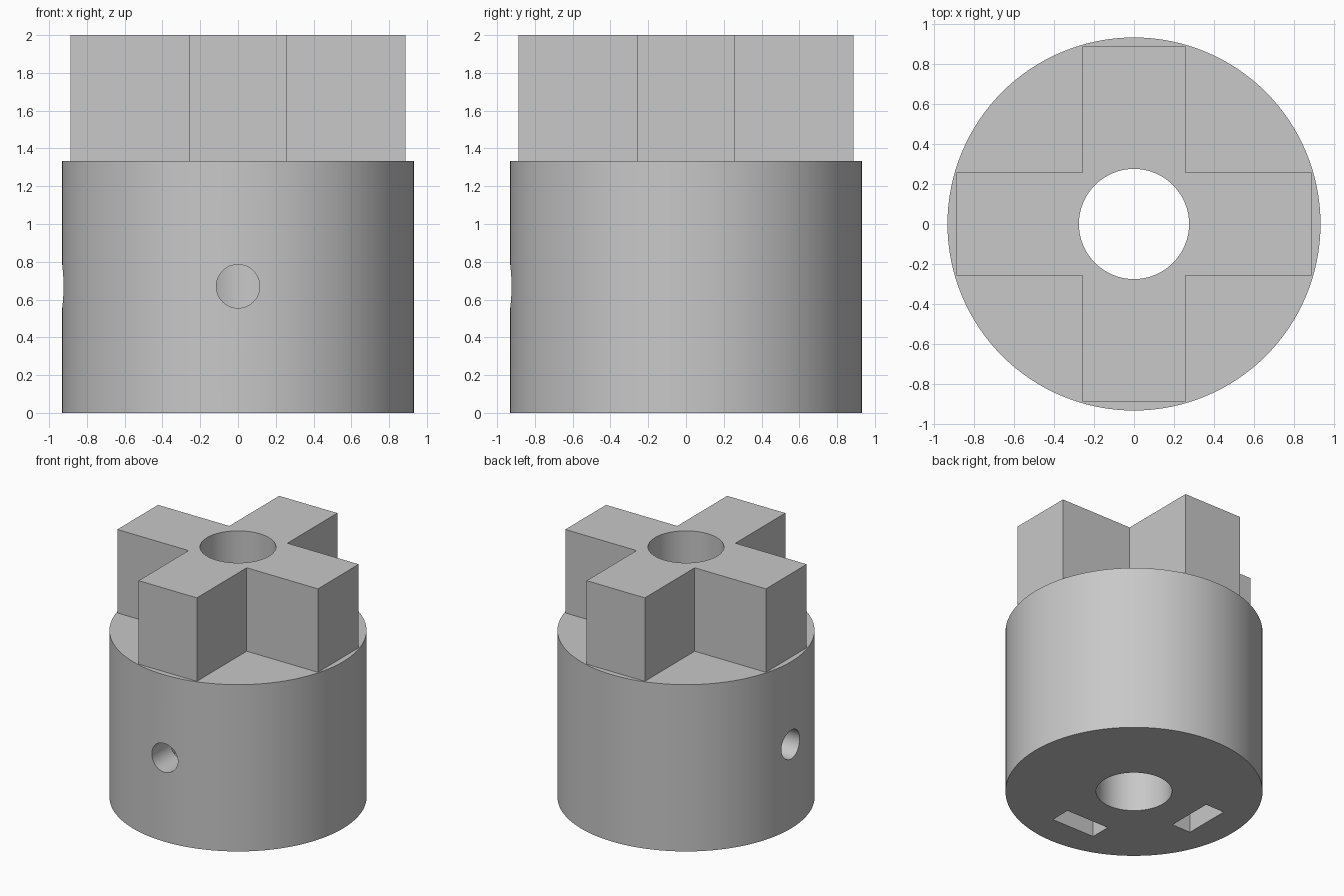
import bpy, bmesh, math
from mathutils import Matrix, Vector

cube = bpy.data.objects.get("Cube")
if cube:
    bpy.data.objects.remove(cube, do_unlink=True)

RADIUS, SHOULDER, TOP = 0.931, 1.333, 2.0
ARM_HALF, ARM_END = 0.257, 0.887
BORE, SCREW, SCREW_Z = 0.275, 0.115, 0.67

grey = bpy.data.materials.new("plain grey")
grey.use_nodes = True
grey.diffuse_color = (0.58, 0.58, 0.58, 1)
grey.node_tree.nodes["Principled BSDF"].inputs["Base Color"].default_value = (0.58, 0.58, 0.58, 1)


def prism(name, outline, z0, z1, matrix=Matrix()):
    """Extrude a flat outline from z0 to z1, then place it."""
    bm = bmesh.new()
    base = bm.faces.new([bm.verts.new((x, y, z0)) for x, y in outline])
    out = bmesh.ops.extrude_face_region(bm, geom=[base])
    verts = [v for v in out["geom"] if isinstance(v, bmesh.types.BMVert)]
    bmesh.ops.translate(bm, verts=verts, vec=(0, 0, z1 - z0))
    bmesh.ops.recalc_face_normals(bm, faces=bm.faces)
    bm.transform(matrix)
    mesh = bpy.data.meshes.new(name)
    bm.to_mesh(mesh)
    bm.free()
    mesh.materials.append(grey)
    obj = bpy.data.objects.new(name, mesh)
    bpy.context.collection.objects.link(obj)
    return obj


def circle(r, n):
    return [(r * math.cos(math.tau * i / n), r * math.sin(math.tau * i / n)) for i in range(n)]


def rectangle(cx, cy, w, d):
    return [(cx + sx * w / 2, cy + sy * d / 2) for sx, sy in ((-1, -1), (1, -1), (1, 1), (-1, 1))]


def combine(target, tool, operation):
    mod = target.modifiers.new(tool.name, 'BOOLEAN')
    mod.operation, mod.object, mod.solver = operation, tool, 'EXACT'
    tool.hide_render = True
    tools.append(tool)


tools = []

# Round hub with a four-armed coupling cross on top
hub = prism("coupling_hub", circle(RADIUS, 128), 0, SHOULDER)
cross_outline = []
for k in range(4):
    turn = Matrix.Rotation(k * math.pi / 2, 2)
    for p in ((ARM_END, -ARM_HALF), (ARM_END, ARM_HALF), (ARM_HALF, ARM_HALF)):
        cross_outline.append(tuple(turn @ Vector(p)))
combine(hub, prism("cross_arms", cross_outline, 1.0, TOP), 'UNION')

# Central shaft bore
combine(hub, prism("bore_cutter", circle(BORE, 64), -0.1, TOP + 0.1), 'DIFFERENCE')

# Set-screw holes and nut slots on the front and the -x side
for side, angle in (("front", 0), ("side", -math.pi / 2)):
    spin = Matrix.Rotation(angle, 4, 'Z')
    lay = spin @ Matrix.Translation((0, 0, SCREW_Z)) @ Matrix.Rotation(math.pi / 2, 4, 'X')
    combine(hub, prism(side + "_screw_cutter", circle(SCREW, 48), 0.1, 1.1, lay), 'DIFFERENCE')
    slot = rectangle(0, -0.605, 0.38, 0.166)
    combine(hub, prism(side + "_nut_slot_cutter", slot, -0.1, 0.87, spin), 'DIFFERENCE')

# Bake the cuts and drop the cutters
bpy.context.view_layer.update()
graph = bpy.context.evaluated_depsgraph_get()
baked = bpy.data.meshes.new_from_object(hub.evaluated_get(graph))
hub.modifiers.clear()
hub.data = baked
for tool in tools:
    bpy.data.objects.remove(tool, do_unlink=True)
baked.materials.clear()
baked.materials.append(grey)
for face in baked.polygons:
    face.material_index = 0

# Smooth round walls, crisp edges
bpy.ops.object.select_all(action='DESELECT')
hub.select_set(True)
bpy.context.view_layer.objects.active = hub
bpy.ops.object.shade_smooth_by_angle(angle=math.radians(30))
